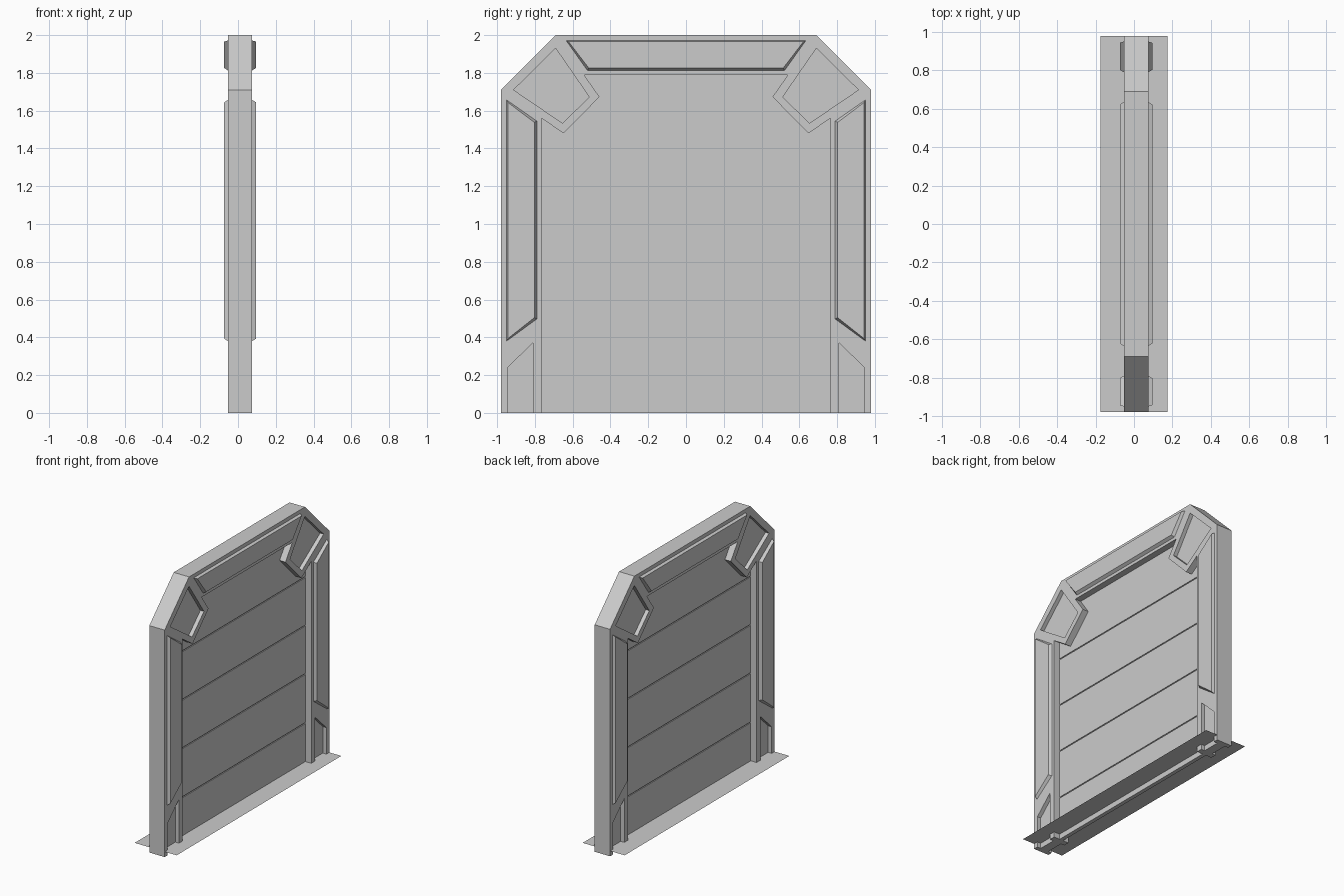
import bpy, bmesh

if "Cube" in bpy.data.objects:
    bpy.data.objects.remove(bpy.data.objects["Cube"])

FRONT, BACK = 0.075, -0.053      # frame faces along x
MID = (FRONT + BACK) / 2


def finish(name, bm):
    mesh = bpy.data.meshes.new(name)
    bm.to_mesh(mesh)
    bm.free()
    ob = bpy.data.objects.new(name, mesh)
    bpy.context.collection.objects.link(ob)
    return ob


def prism(name, outline, x0, x1):
    """Extrude a (y, z) outline from x0 to x1."""
    bm = bmesh.new()
    face = bm.faces.new([bm.verts.new((x0, y, z)) for y, z in outline])
    ext = bmesh.ops.extrude_face_region(bm, geom=[face])
    verts = [v for v in ext["geom"] if isinstance(v, bmesh.types.BMVert)]
    bmesh.ops.translate(bm, verts=verts, vec=(x1 - x0, 0, 0))
    bmesh.ops.recalc_face_normals(bm, faces=bm.faces)
    return finish(name, bm)


def raised_panel(name, outline, side):
    """Bevelled plate standing proud of the frame face on the given side."""
    x = FRONT if side > 0 else BACK
    bm = bmesh.new()
    face = bm.faces.new([bm.verts.new((x, y, z)) for y, z in outline])
    face.normal_update()
    if face.normal.x * side < 0:
        face.normal_flip()
    bmesh.ops.inset_individual(bm, faces=[face], thickness=0.015, depth=0.021)
    return finish(name, bm)


def mirror(outline):
    return [(-y, z) for y, z in outline]


# Frame arch with chamfered shoulders and corner gussets
half = [(0.765, 0), (0.98, 0), (0.98, 1.71), (0.69, 2.0)]
inner = [(0.54, 1.79), (0.458, 1.673), (0.648, 1.48), (0.765, 1.56)]
outline = half + mirror(half)[::-1] + mirror(inner)[::-1] + inner
frame = prism("door_frame", outline, BACK, FRONT)

# Recesses in the corners and at the feet, both faces
corner = [(0.69, 1.93), (0.913, 1.71), (0.654, 1.534), (0.512, 1.672)]
foot = [(0.945, -0.05), (0.945, 0.24), (0.81, 0.37), (0.81, -0.05)]
DEPTH = 0.03
for shape in (corner, foot):
    for pts in (shape, mirror(shape)):
        for x0, x1 in ((FRONT - DEPTH, FRONT + 0.1), (BACK - 0.1, BACK + DEPTH)):
            cutter = prism("recess_cutter", pts, x0, x1)
            cutter.hide_render = True
            mod = frame.modifiers.new("recess", 'BOOLEAN')
            mod.operation = 'DIFFERENCE'
            mod.solver = 'EXACT'
            mod.object = cutter
            bpy.context.view_layer.objects.active = frame
            bpy.ops.object.modifier_apply(modifier=mod.name)
            bpy.data.objects.remove(cutter)

# Raised plates on the lintel and posts
lintel = [(-0.635, 1.972), (0.635, 1.972), (0.522, 1.813), (-0.522, 1.813)]
post = [(0.95, 1.657), (0.95, 0.38), (0.79, 0.497), (0.79, 1.545)]
for side, tag in ((1, "right"), (-1, "left")):
    raised_panel("lintel_plate_" + tag, lintel, side)
    raised_panel("post_plate_a_" + tag, post, side)
    raised_panel("post_plate_b_" + tag, mirror(post), side)


def slab(name, w, z0, z1, t):
    return prism(name, [(-w, z0), (w, z0), (w, z1), (-w, z1)], MID - t, MID + t)


# Door leaf: horizontal segments over a thinner core, leaving grooves
slab("door_core", 0.775, 0.005, 1.80, 0.009)
edges = [0.0, 0.33, 0.70, 1.065, 1.43, 1.80]
for i, (a, b) in enumerate(zip(edges, edges[1:])):
    slab(f"door_segment_{i}", 0.78, a + (0.004 if i else 0), b - 0.004, 0.015)

# Threshold sheet
bm = bmesh.new()
bm.faces.new([bm.verts.new((x, y, 0.04)) for x, y in
              ((-0.175, -0.98), (0.175, -0.98), (0.175, 0.98), (-0.175, 0.98))])
finish("threshold", bm)
